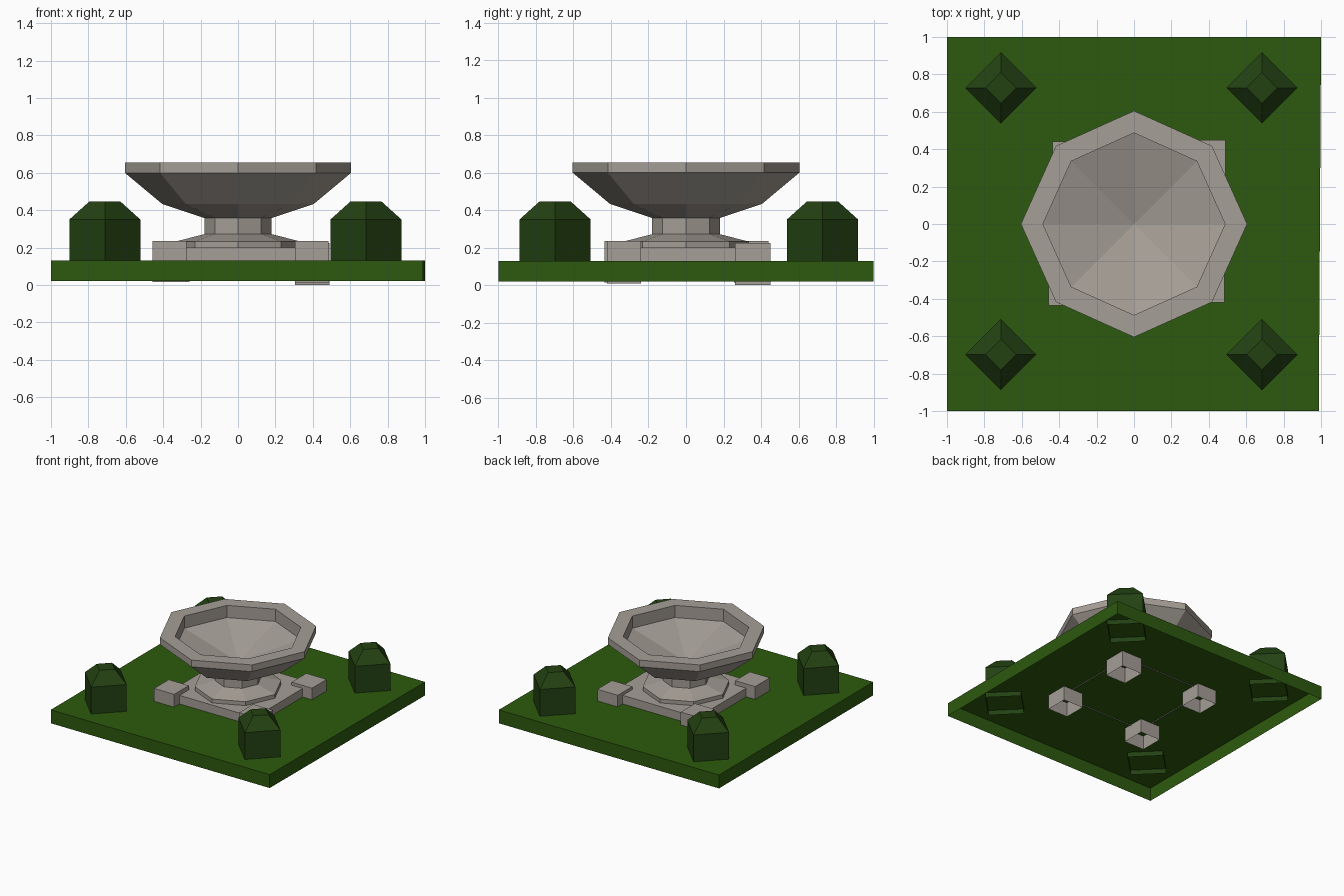
import bpy, bmesh, math

if "Cube" in bpy.data.objects:
    bpy.data.objects.remove(bpy.data.objects["Cube"])


def material(name, rgb):
    m = bpy.data.materials.new(name)
    m.diffuse_color = (*rgb, 1)
    m.use_nodes = True
    m.node_tree.nodes["Principled BSDF"].inputs["Base Color"].default_value = m.diffuse_color
    return m


STONE = material("warm_grey_stone", (0.376, 0.342, 0.305))
GRASS = material("grass_green", (0.026, 0.102, 0.0044))
BUSH = material("dark_bush_green", (0.017, 0.053, 0.006))


def finish(name, bm, mat):
    bmesh.ops.recalc_face_normals(bm, faces=bm.faces[:])
    me = bpy.data.meshes.new(name)
    bm.to_mesh(me)
    bm.free()
    me.materials.append(mat)
    ob = bpy.data.objects.new(name, me)
    bpy.context.collection.objects.link(ob)
    return ob


def prism(name, corners, z0, z1, mat):
    """Block with walls and a top, open underneath."""
    bm = bmesh.new()
    lo = [bm.verts.new((x, y, z0)) for x, y in corners]
    hi = [bm.verts.new((x, y, z1)) for x, y in corners]
    n = len(corners)
    for i in range(n):
        j = (i + 1) % n
        bm.faces.new((lo[i], lo[j], hi[j], hi[i]))
    bm.faces.new(hi)
    # keep the top facing up
    return finish(name, bm, mat)


def rect(x0, x1, y0, y1):
    return [(x0, y0), (x1, y0), (x1, y1), (x0, y1)]


def lathe(name, profile, sides, center, mat):
    """Turned shape; a zero radius makes a point, last ring is capped."""
    bm = bmesh.new()
    rings = []
    for r, z in profile:
        if r == 0:
            rings.append([bm.verts.new((*center, z))] * sides)
            continue
        ring = []
        for k in range(sides):
            a = 2 * math.pi * k / sides
            # diagonal corners sit very slightly inside the circle
            q = r * (0.975 if sides == 8 and k % 2 else 1)
            ring.append(bm.verts.new((center[0] + q * math.cos(a),
                                      center[1] + q * math.sin(a), z)))
        rings.append(ring)
    for a, b in zip(rings, rings[1:]):
        for i in range(sides):
            j = (i + 1) % sides
            vs = [a[i], a[j], b[j], b[i]]
            bm.faces.new(list(dict.fromkeys(vs)))
    if profile[-1][0] > 0:
        bm.faces.new(rings[-1])
    return finish(name, bm, mat)


# Lawn slab, open underneath, with a slightly skewed right edge
prism("lawn", [(-1, -1), (0.988, -1), (1, 1), (-1, 1)], 0.02, 0.13, GRASS)

# Stone plinth and its four uneven corner blocks
prism("plinth", rect(-0.375, 0.405, -0.365, 0.385), 0.122, 0.20, STONE)
blocks = {
    "front_left": (-0.457, -0.275, -0.435, -0.245, 0.015, 0.235),
    "front_right": (0.305, 0.485, -0.42, -0.24, 0.01, 0.235),
    "back_right": (0.305, 0.49, 0.26, 0.45, 0.0, 0.225),
    "back_left": (-0.435, -0.26, 0.255, 0.44, 0.015, 0.235),
}
for side, (x0, x1, y0, y1, z0, z1) in blocks.items():
    prism("corner_block_" + side, rect(x0, x1, y0, y1), z0, z1, STONE)

# Octagonal foot, neck and bowl turned from one profile
lathe("fountain_bowl",
      [(0.335, 0.195), (0.335, 0.232), (0.18, 0.272), (0.18, 0.358),
       (0.405, 0.433), (0.605, 0.60), (0.605, 0.655), (0.487, 0.655),
       (0.487, 0.555), (0, 0.41)], 8, (0, 0), STONE)

# Four-sided clipped bushes
for i, (x, y) in enumerate([(-0.712, -0.698), (0.684, -0.698),
                            (0.684, 0.728), (-0.712, 0.728)]):
    lathe("bush_%d" % (i + 1),
          [(0.19, 0.09), (0.19, 0.35), (0.082, 0.447)], 4, (x, y), BUSH)
